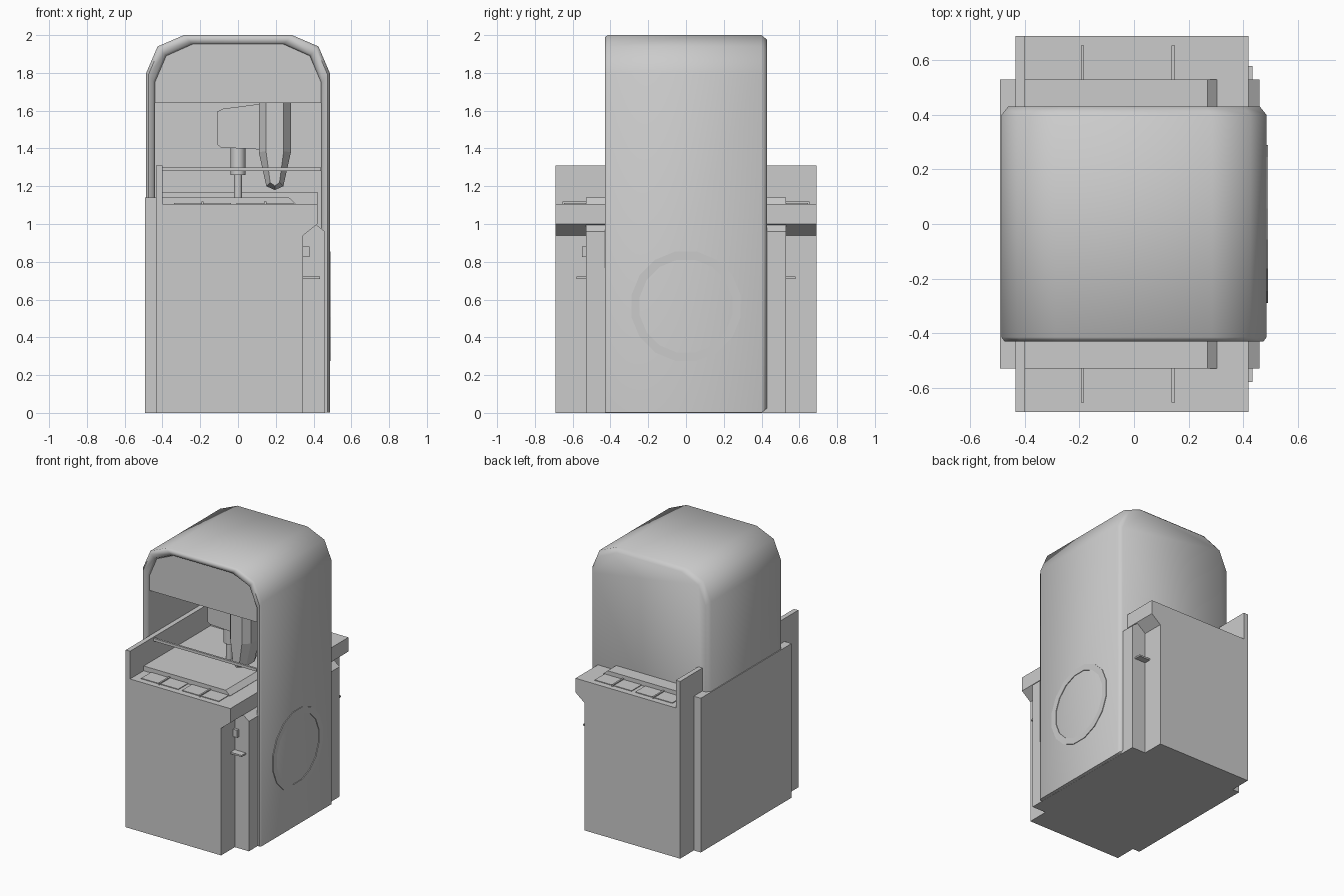
import bpy, bmesh, math
from mathutils import Matrix

if "Cube" in bpy.data.objects:
    bpy.data.objects.remove(bpy.data.objects["Cube"])

grey = bpy.data.materials.new("plain grey")
grey.diffuse_color = (0.6, 0.6, 0.6, 1)
grey.use_nodes = True
grey.node_tree.nodes["Principled BSDF"].inputs["Base Color"].default_value = grey.diffuse_color


def finish(name, bm, smooth=None):
    bmesh.ops.recalc_face_normals(bm, faces=bm.faces)
    me = bpy.data.meshes.new(name)
    bm.to_mesh(me)
    bm.free()
    me.materials.append(grey)
    ob = bpy.data.objects.new(name, me)
    bpy.context.collection.objects.link(ob)
    if smooth:
        bpy.ops.object.select_all(action='DESELECT')
        ob.select_set(True)
        bpy.context.view_layer.objects.active = ob
        bpy.ops.object.shade_smooth_by_angle(angle=math.radians(smooth))
    return ob


def box(name, x0, x1, y0, y1, z0, z1):
    return prism(name, [(x0, z0), (x1, z0), (x1, z1), (x0, z1)], y0, y1)


def prism(name, pts, y0, y1, smooth=None):
    """Front-view (x, z) outline extruded along y."""
    return loft(name, [(pts, y0), (pts, y1)], smooth)


def loft(name, sections, smooth=None, cap_start=True):
    bm = bmesh.new()
    rings = [[bm.verts.new((x, y, z)) for x, z in pts] for pts, y in sections]
    n = len(rings[0])
    for a, b in zip(rings, rings[1:]):
        for i in range(n):
            j = (i + 1) % n
            bm.faces.new((a[i], a[j], b[j], b[i]))
    if cap_start:
        bm.faces.new(rings[0])
    bm.faces.new(rings[-1])
    return finish(name, bm, smooth)


# Cabinet with flared counter on the right and a tall guard wall on the left
prism("cabinet", [(-0.435, 0), (0.345, 0), (0.345, 0.94), (0.42, 1.0),
                  (0.42, 1.105), (-0.40, 1.105), (-0.40, 1.31), (-0.435, 1.31)],
      -0.69, 0.69)
box("left_side_panel", -0.492, -0.435, -0.53, 0.53, 0, 1.14)
prism("right_post", [(0.345, 0), (0.46, 0), (0.46, 0.96), (0.41, 1.0), (0.345, 0.95)],
      -0.53, 0.53)
prism("raised_deck", [(-0.40, 1.1), (0.305, 1.1), (0.305, 1.107), (0.27, 1.14), (-0.40, 1.14)],
      -0.53, 0.53)
box("rear_ledge", -0.40, 0.42, 0.25, 0.40, 1.1, 1.17)


# Arched hood: open at the front, closed and bevelled at the back
def arch(half, top, cut=0.0):
    right = [(half, 0.001 + cut), (half, top - 0.2), (half - 0.06, top - 0.06),
             (half - 0.2, top)]
    return right + [(-x, z) for x, z in reversed(right)]


outer, inner = arch(0.486, 2.0), arch(0.44, 1.95)
loft("hood", [(inner, 0.39), (inner, -0.40), (arch(0.448, 1.958), -0.42),
              (arch(0.475, 1.988), -0.43), (outer, -0.415), (outer, 0.40),
              (arch(0.462, 1.975, 0.025), 0.43)], 60)

# Header board across the top of the opening, with a rounded lower edge
header = prism("header_board", [(-0.44, 1.64), (0.44, 1.64), (0.44, 1.75), (0.38, 1.89),
                                (0.24, 1.952), (-0.24, 1.952), (-0.38, 1.89), (-0.44, 1.75)],
               -0.405, -0.37)

# Flat ring on the right of the hood
bm = bmesh.new()
n = 16
loops = []
for r, x in ((0.25, 0.48), (0.25, 0.491), (0.295, 0.491), (0.295, 0.48)):
    loops.append([bm.verts.new((x, r * math.cos((i + .5) * math.tau / n),
                                0.565 + r * math.sin((i + .5) * math.tau / n)))
                  for i in range(n)])
for k in range(4):
    a, b = loops[k], loops[(k + 1) % 4]
    for i in range(n):
        j = (i + 1) % n
        bm.faces.new((a[i], a[j], b[j], b[i]))
finish("side_ring", bm)

# Trays and their dividers, card trays: same at both ends
for s, end in ((-1, "front"), (1, "back")):
    def span(a, b):
        return (s * a, s * b) if s > 0 else (-b, -a)
    for x0, x1, side in ((-0.34, -0.037, "left"), (-0.007, 0.295, "right")):
        box(f"{end}_{side}_tray", x0, x1, *span(0.53, 0.645), 1.1, 1.11)
        m = (x0 + x1) / 2
        box(f"{end}_{side}_divider", m - 0.006, m + 0.006, *span(0.53, 0.655), 1.1, 1.118)
    box(f"{end}_card_shelf", 0.345, 0.435, *span(0.52, 0.58), 0.709, 0.721)
box("coin_slot", 0.345, 0.378, -0.55, -0.52, 0.825, 0.88)

# Rail across the opening
box("front_rail", -0.40, 0.44, -0.415, -0.40, 1.28, 1.30)


# Stand and head inside the hood
def rod(name, r, z0, z1, y):
    bm = bmesh.new()
    bmesh.ops.create_cone(bm, cap_ends=True, segments=12, radius1=r, radius2=r,
                          depth=z1 - z0, matrix=Matrix.Translation((0, y, (z0 + z1) / 2)))
    finish(name, bm, 40)


rod("stand_rod", 0.022, 1.14, 1.27, -0.1)
rod("stand_tube", 0.04, 1.26, 1.41, -0.1)
head = [(-0.11, 1.42), (-0.09, 1.405), (0.11, 1.395), (0.11, 1.635), (-0.08, 1.61), (-0.11, 1.595)]
prism("stand_head", head, -0.2, 0.0)

# Tapered pod beside the head
pod = [(0.11, 1.72), (0.11, 1.38), (0.15, 1.20), (0.195, 1.18), (0.24, 1.20),
       (0.28, 1.38), (0.28, 1.72)]
small = [(0.195 + (x - 0.195) * 0.55, 1.45 + (z - 1.45) * 0.92) for x, z in pod]
loft("tapered_pod", [(small, -0.30), (pod, -0.25), (pod, -0.15), (small, -0.09)])
